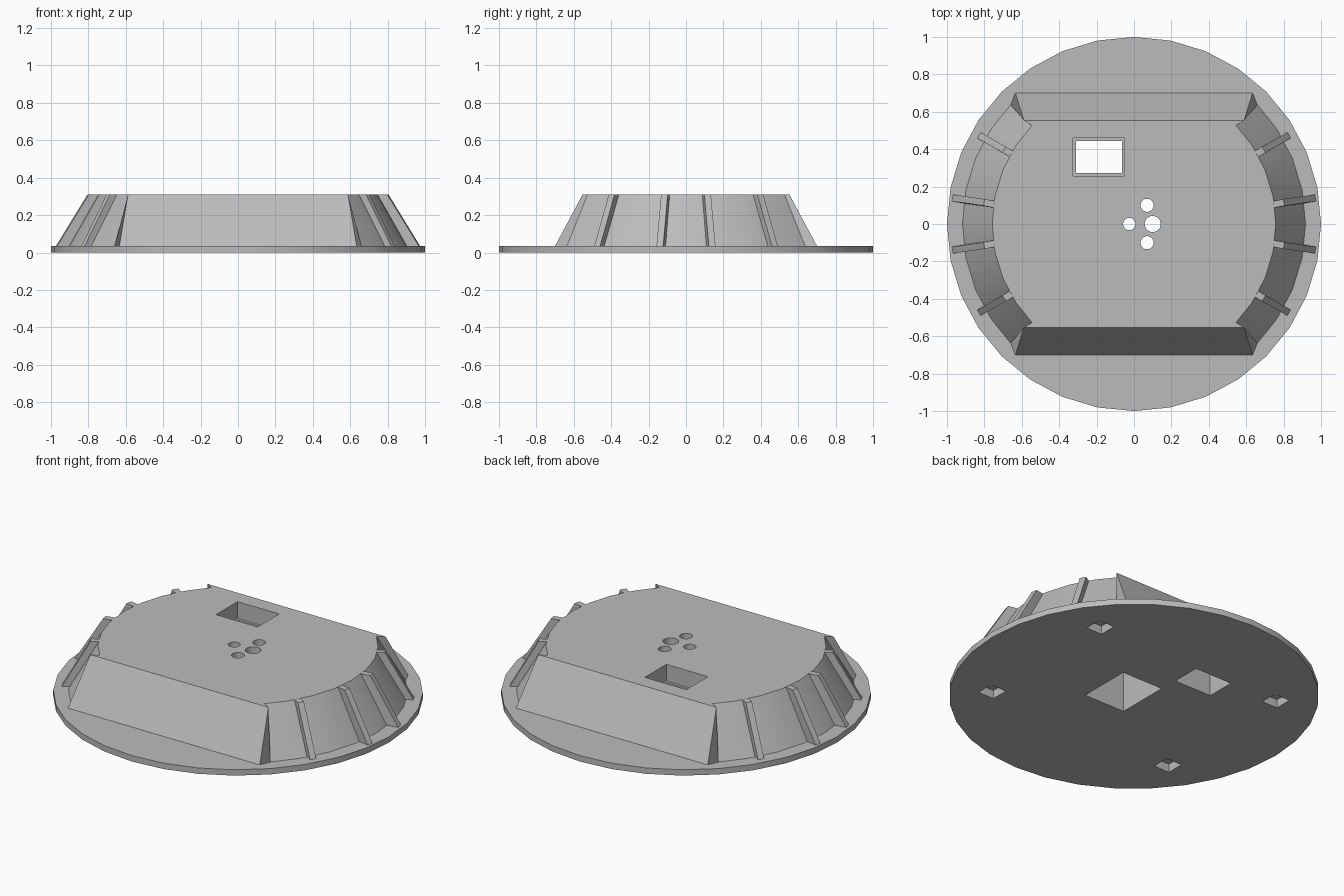
import bpy, bmesh, math
from math import radians, cos, sin

cube = bpy.data.objects.get("Cube")
if cube:
    bpy.data.objects.remove(cube, do_unlink=True)

BASE_Z, TOP_Z = 0.035, 0.31

grey = bpy.data.materials.new("plain grey")
grey.use_nodes = True
grey.diffuse_color = (0.5, 0.5, 0.5, 1)
grey.node_tree.nodes["Principled BSDF"].inputs["Base Color"].default_value = (0.5, 0.5, 0.5, 1)


def loft(name, lower, upper, z0, z1):
    """Closed solid between two outlines with equal point counts."""
    bm = bmesh.new()
    a = [bm.verts.new((x, y, z0)) for x, y in lower]
    b = [bm.verts.new((x, y, z1)) for x, y in upper]
    bm.faces.new(a[::-1])
    bm.faces.new(b)
    n = len(a)
    for i in range(n):
        j = (i + 1) % n
        bm.faces.new((a[i], a[j], b[j], b[i]))
    bmesh.ops.recalc_face_normals(bm, faces=bm.faces)
    mesh = bpy.data.meshes.new(name)
    bm.to_mesh(mesh)
    bm.free()
    mesh.materials.append(grey)
    ob = bpy.data.objects.new(name, mesh)
    bpy.context.collection.objects.link(ob)
    return ob


def circle(cx, cy, r, n=32):
    return [(cx + r * cos(math.tau * i / n), cy + r * sin(math.tau * i / n)) for i in range(n)]


def rect(x0, x1, y0, y1):
    return [(x0, y0), (x1, y0), (x1, y1), (x0, y1)]


def prism(name, outline, z0, z1):
    return loft(name, outline, outline, z0, z1)


def select_only(ob):
    bpy.ops.object.select_all(action='DESELECT')
    ob.select_set(True)
    bpy.context.view_layer.objects.active = ob


def cut(ob, cutters):
    select_only(ob)
    for c in cutters:
        mod = ob.modifiers.new("cut", 'BOOLEAN')
        mod.operation = 'DIFFERENCE'
        mod.solver = 'EXACT'
        mod.object = c
        bpy.ops.object.modifier_apply(modifier=mod.name)


def body_outline(r, corner_x, corner_y):
    """Two round flanks joined by flat front and back walls with small lips."""
    angles = [-44] + [11.25 * i for i in range(-3, 4)] + [44]
    half = [(corner_x, -corner_y)]
    half += [(r * cos(radians(a)), r * sin(radians(a))) for a in angles]
    half.append((corner_x, corner_y))
    return half + [(-x, -y) for x, y in half]


# Main solids
base_plate = prism("base_plate", circle(0, 0, 1), 0, BASE_Z)
raised_body = loft("raised_body", body_outline(0.917, 0.634, 0.70),
                   body_outline(0.758, 0.588, 0.553), BASE_Z, TOP_Z)

# Ribs on the round flanks: position angle, plan direction, outer radii
rib_specs = [(8.2, 11, 0.98, 0.81), (29.8, 30.5, 0.955, 0.80)]


def rib_outline(pos, direction, outer, sx, sy, inner=0.7, half=0.018):
    p, d = radians(pos), radians(direction)
    ox, oy = outer * cos(p), outer * sin(p)
    ux, uy = cos(d), sin(d)
    length = outer - inner
    corners = [(0, half), (0, -half), (-length, -half), (-length, half)]
    return [(sx * (ox + l * ux - w * uy), sy * (oy + l * uy + w * ux)) for l, w in corners]


for sx, side in ((1, "left"), (-1, "right")):
    for sy, end in ((-1, "front"), (1, "back")):
        for i, (pos, direction, low, high) in enumerate(rib_specs):
            place = ("inner", "outer")[i]
            loft(f"rib_{side}_{end}_{place}",
                 rib_outline(pos, direction, low, sx, sy, 0.7),
                 rib_outline(pos, direction, high, sx, sy, 0.7),
                 BASE_Z, TOP_Z - 0.0005)

# Cutters: window with a ledge, central cavity, round openings, foot pockets
cutters = [
    prism("window_cutter", rect(-0.31, -0.065, 0.272, 0.445), -0.1, 0.5),
    prism("window_recess_cutter", rect(-0.325, -0.05, 0.257, 0.46), 0.21, 0.5),
    prism("cavity_cutter", rect(-0.06, 0.21, -0.16, 0.16), -0.1, 0.26),
]
for x, y, r in ((-0.025, 0, 0.033), (0.1, 0, 0.043), (0.07, 0.1, 0.035), (0.07, -0.1, 0.035)):
    cutters.append(prism("opening_cutter", circle(x, y, r), 0.2, 0.5))
for sx in (1, -1):
    for sy in (1, -1):
        x, y = sx * 0.62, sy * 0.455
        cutters.append(prism("foot_pocket_cutter", rect(x - 0.052, x + 0.052, y - 0.052, y + 0.052), -0.1, 0.05))
        cutters.append(prism("foot_bore_cutter", circle(x, y, 0.025, 16), -0.1, 0.15))

cut(base_plate, [c for c in cutters if "opening" not in c.name and "recess" not in c.name])
cut(raised_body, cutters)
for c in cutters:
    bpy.data.objects.remove(c, do_unlink=True)

# Soft shading on the curved walls, crisp edges elsewhere
for ob in (base_plate, raised_body):
    select_only(ob)
    bpy.ops.object.shade_smooth_by_angle(angle=radians(25))
